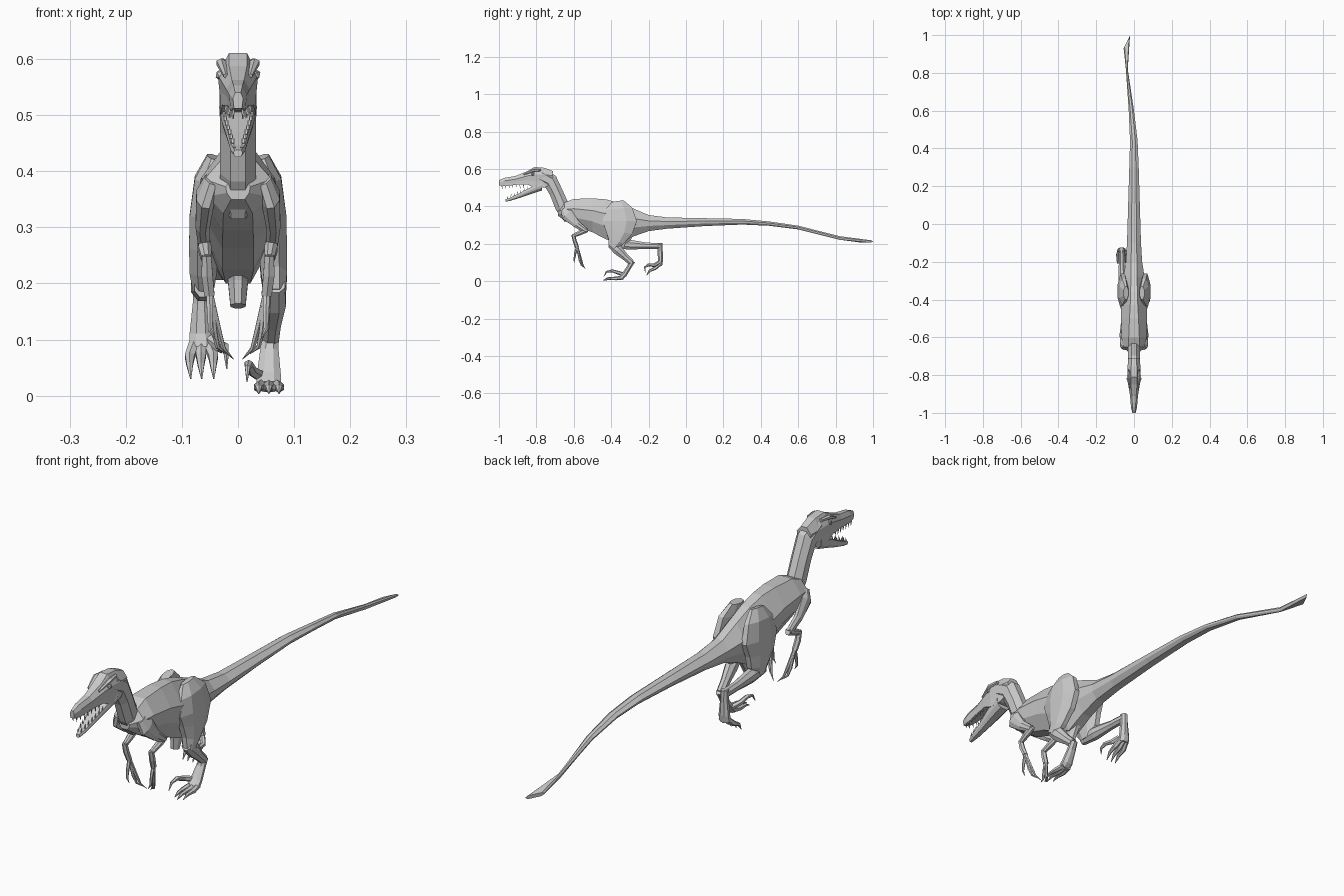
import bpy, bmesh, math
from mathutils import Vector


def skin(name, rings):
    """Bridge equal-length rings of points into a closed flat-shaded mesh."""
    bm = bmesh.new()
    vs = [[bm.verts.new(p) for p in r] for r in rings]
    n = len(vs[0])
    for a, b in zip(vs, vs[1:]):
        for i in range(n):
            j = (i + 1) % n
            bm.faces.new((a[i], a[j], b[j], b[i]))
    bm.faces.new(vs[0])
    bm.faces.new(vs[-1])
    bmesh.ops.recalc_face_normals(bm, faces=bm.faces)
    me = bpy.data.meshes.new(name)
    bm.to_mesh(me)
    bm.free()
    ob = bpy.data.objects.new(name, me)
    bpy.context.collection.objects.link(ob)
    return ob


def slab(name, sections, high=0.64, low=0.32):
    """Upright rings: y, centre x, top, bottom, half width, top half width, bottom half width, shear."""
    rings = []
    for y, cx, t, b, w, tw, bw, sh in sections:
        h = t - b
        half = [(tw, t), (w, b + high * h), (w * 0.9, b + low * h), (bw, b)]
        pts = half + [(-x, z) for x, z in reversed(half)]
        rings.append([(cx + x, y + sh * x, z) for x, z in pts])
    return skin(name, rings)


def limb(name, path, n=8, side=1):
    """Tube along a path of x, y, z, half width, half depth."""
    P = [Vector((side * p[0], p[1], p[2])) for p in path]
    rings = []
    for i, p in enumerate(path):
        t = (P[min(i + 1, len(P) - 1)] - P[max(i - 1, 0)]).normalized()
        s = Vector((1, 0, 0))
        s = (s - t * s.dot(t)).normalized()
        u = t.cross(s)
        ring = []
        for k in range(n):
            a = 2 * math.pi * (k + 0.5) / n
            ring.append(P[i] + s * math.cos(a) * p[3] * 1.05 + u * math.sin(a) * p[4] * 1.05)
        rings.append(ring)
    return skin(name, rings)


# trunk and tail, ending in a slanted flat tip
trunk = [(-.685, 0, .385, .35, .022, .012, .012, 0), (-.65, 0, .42, .325, .060, .03, .026, 0),
         (-.60, 0, .44, .295, .066, .028, .027, 0), (-.50, 0, .443, .262, .068, .024, .028, 0),
         (-.43, 0, .438, .225, .070, .020, .028, 0), (-.36, 0, .420, .20, .068, .018, .022, 0),
         (-.28, 0, .388, .24, .056, .016, .02, 0), (-.20, 0, .354, .268, .043, .015, .018, 0)]
tail = [(-.10, 0, .341, .281, .037, .014, .016, 0), (.10, 0, .337, .295, .031, .012, .014, 0),
        (.30, 0, .333, .303, .025, .01, .012, 0), (.44, -.001, .320, .297, .020, .008, .01, 0),
        (.60, -.014, .297, .277, .014, .006, .006, 0), (.82, -.038, .241, .222, .005, .002, .002, 0),
        (.965, -.038, .219, .206, .017, .012, .012, 2)]
slab("body_and_tail", trunk + tail)
# pelvic bone under the belly
limb("pelvis_keel", [(0, -.36, .25, .022, .05), (0, -.37, .20, .018, .03), (0, -.38, .16, .014, .018)])

# neck
limb("neck", [(0, -.61, .36, .032, .06), (0, -.665, .405, .033, .040), (0, -.694, .475, .033, .037),
              (0, -.725, .535, .034, .042), (0, -.78, .565, .034, .045)])

# skull with open mouth
slab("skull", [(-.71, 0, .588, .525, .030, .012, .025, 0), (-.755, 0, .606, .500, .034, .015, .03, 0),
               (-.81, 0, .611, .500, .036, .016, .032, 0), (-.85, 0, .588, .518, .031, .016, .028, 0),
               (-.91, 0, .563, .516, .021, .011, .019, 0), (-.97, 0, .553, .508, .016, .008, .013, 0),
               (-1.0, 0, .540, .512, .009, .005, .007, 0)])
slab("lower_jaw", [(-.77, 0, .530, .485, .034, .03, .016, 0), (-.83, 0, .502, .466, .029, .027, .014, 0),
                   (-.89, 0, .471, .445, .020, .018, .01, 0), (-.94, 0, .447, .430, .014, .012, .007, 0),
                   (-.965, 0, .438, .425, .008, .006, .005, 0)])


def claw(name, pts, r, side=1, n=6):
    """Digit tapering to a point along pts."""
    m = len(pts) - 1
    return limb(name, [(*p, r * (1 - .9 * (i / m) ** 2), r * (1 - .9 * (i / m) ** 2))
                       for i, p in enumerate(pts)], n, side)


for s in (1, -1):
    # brows and eyes
    limb("brow", [(.026, -.775, .595, .006, .006), (.030, -.815, .593, .009, .008),
                  (.022, -.87, .570, .004, .004)], 6, s)
    bpy.ops.mesh.primitive_ico_sphere_add(subdivisions=1, radius=.011, location=(s * .030, -.82, .572))
    bpy.context.object.name = "eye"
    # teeth
    for i in range(7):
        f = i / 6
        y = -.87 - .115 * f
        x = .022 - .014 * f
        claw("upper_tooth", [(x, y, .519 - .006 * f), (x, y + .003, .498 - .006 * f)], .0035, s, 4)
        y = -.85 - .105 * f
        x = .023 - .016 * f
        z = .490 - .048 * f
        claw("lower_tooth", [(x, y, z), (x, y + .004, z + .017)], .003, s, 4)
    # shoulders and arms
    limb("upper_arm", [(.045, -.65, .385, .015, .02), (.058, -.635, .355, .017, .034),
                       (.063, -.585, .305, .013, .02), (.060, -.535, .270, .011, .014)], 8, s)
    limb("forearm", [(.060, -.528, .275, .010, .013), (.059, -.56, .262, .012, .014),
                     (.056, -.602, .243, .009, .010)], 8, s)
    limb("hand", [(.056, -.603, .250, .009, .010), (.055, -.595, .215, .011, .010),
                  (.051, -.582, .180, .010, .010)], 6, s)
    for mid, tip in (((.036, -.563, .12), (.008, -.538, .065)), ((.043, -.568, .115), (.022, -.548, .075)),
                     ((.050, -.592, .15), (.040, -.598, .10))):
        low = tuple(.45 * a + .55 * b for a, b in zip(mid, tip))
        low = (low[0] + .005, low[1] - .002, low[2] - .006)
        claw("finger", [(.051, -.582, .185), mid, low, tip], .0065, s)

# standing leg (right)
hip = [(.042, -.365, .425, .014, .035), (.054, -.36, .385, .024, .075), (.060, -.355, .32, .027, .095)]
limb("standing_thigh", hip + [(.062, -.36, .265, .026, .075), (.064, -.375, .215, .024, .045),
                             (.066, -.392, .180, .020, .024)])
limb("standing_shin", [(.066, -.405, .198, .018, .018), (.065, -.365, .168, .021, .028),
                       (.061, -.325, .130, .016, .019), (.058, -.292, .100, .015, .017)])
limb("standing_foot", [(.058, -.287, .108, .014, .016), (.056, -.303, .078, .017, .013),
                       (.055, -.330, .035, .022, .014), (.055, -.350, .016, .023, .013)])
for x in (.037, .055, .073):
    y = -.01 if x == .055 else 0
    claw("standing_toe", [(.6 * x + .022, -.335, .02), (x, -.375, .015), (x, -.41 + y, .014),
                          (x, -.435 + y, .004)], .0105)
claw("standing_sickle_claw", [(.040, -.33, .035), (.024, -.36, .045), (.019, -.395, .056),
                              (.017, -.425, .05), (.016, -.44, .025)], .010)

# raised leg (left), folded backwards
limb("raised_thigh", hip + [(.062, -.355, .265, .026, .075), (.062, -.345, .220, .025, .055),
                           (.062, -.345, .185, .019, .03)], 8, -1)
limb("raised_shin", [(.062, -.375, .195, .016, .02), (.063, -.30, .195, .021, .027),
                     (.065, -.21, .190, .016, .017), (.066, -.135, .188, .015, .016)], 8, -1)
limb("raised_foot", [(.066, -.140, .203, .014, .015), (.066, -.138, .165, .015, .014),
                     (.066, -.137, .110, .021, .014), (.066, -.142, .085, .022, .015)], 8, -1)
for x in (.044, .066, .086):
    claw("raised_toe", [(.6 * x + .026, -.14, .092), (x, -.165, .070), (x, -.195, .055),
                        (x * .98, -.212, .030)], .0105, -1)
claw("raised_sickle_claw", [(.048, -.145, .10), (.030, -.17, .085), (.024, -.20, .088),
                            (.021, -.22, .075), (.020, -.218, .048)], .010, -1)
